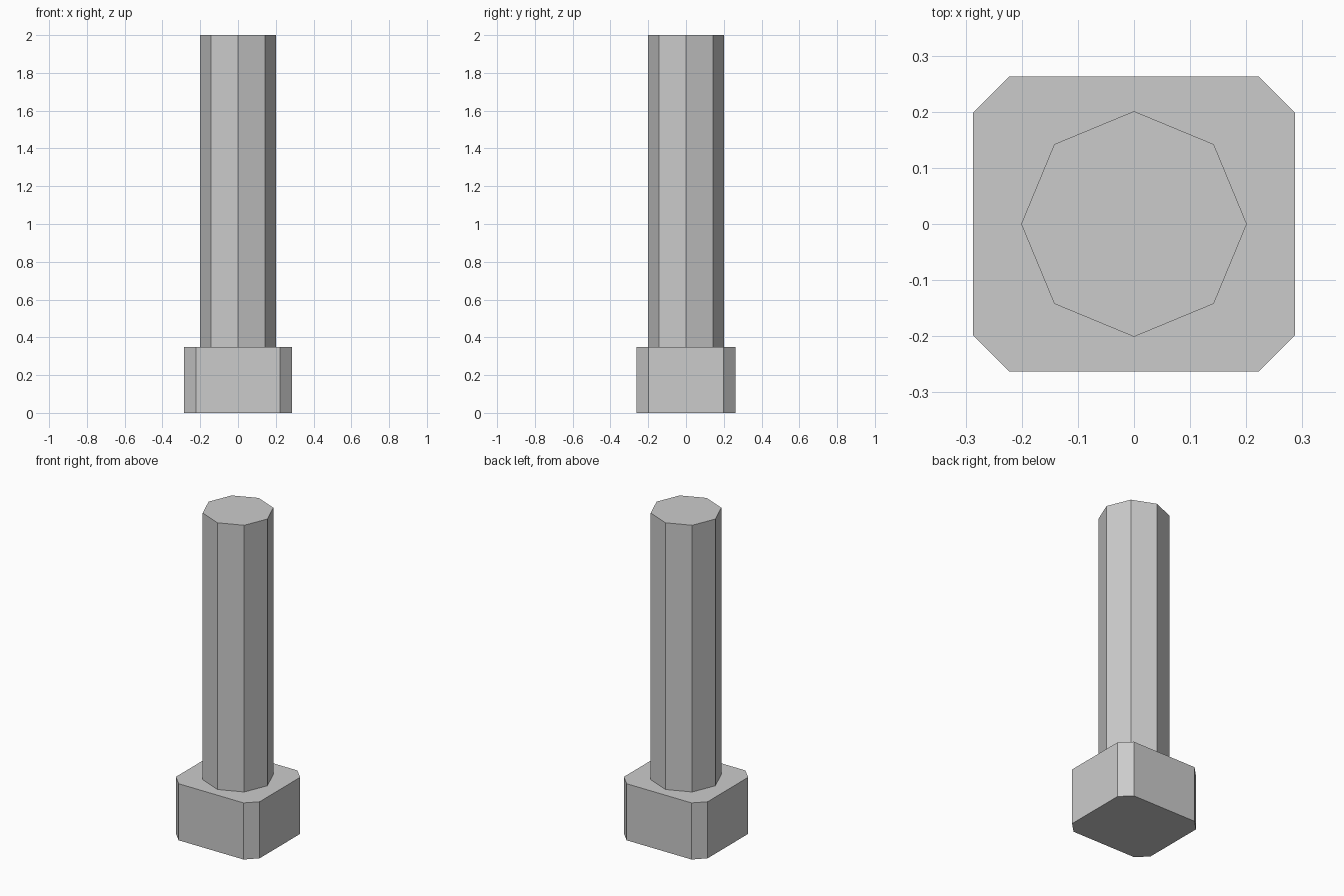
import bpy, bmesh
from math import cos, sin, pi

if "Cube" in bpy.data.objects:
    bpy.data.objects.remove(bpy.data.objects["Cube"])


def prism(name, outline, z0, z1):
    """Extrude a flat outline from z0 up to z1 as a flat-shaded closed solid."""
    bm = bmesh.new()
    face = bm.faces.new([bm.verts.new((x, y, z0)) for x, y in outline])
    top = bmesh.ops.extrude_face_region(bm, geom=[face], use_keep_orig=True)
    verts = [v for v in top["geom"] if isinstance(v, bmesh.types.BMVert)]
    bmesh.ops.translate(bm, verts=verts, vec=(0, 0, z1 - z0))
    bmesh.ops.recalc_face_normals(bm, faces=bm.faces)
    mesh = bpy.data.meshes.new(name)
    bm.to_mesh(mesh)
    bm.free()
    obj = bpy.data.objects.new(name, mesh)
    bpy.context.collection.objects.link(obj)
    return obj


# Base block: rectangle with chamfered vertical corners
hx, hy, c = 0.287, 0.263, 0.065
base = [(hx, -hy + c), (hx, hy - c), (hx - c, hy), (-hx + c, hy),
        (-hx, hy - c), (-hx, -hy + c), (-hx + c, -hy), (hx - c, -hy)]
prism("base_block", base, 0.0, 0.35)

# Shaft: octagonal column with corners on the axes
octagon = [(0.201 * cos(i * pi / 4), 0.201 * sin(i * pi / 4)) for i in range(8)]
prism("shaft", octagon, 0.35, 2.0)
